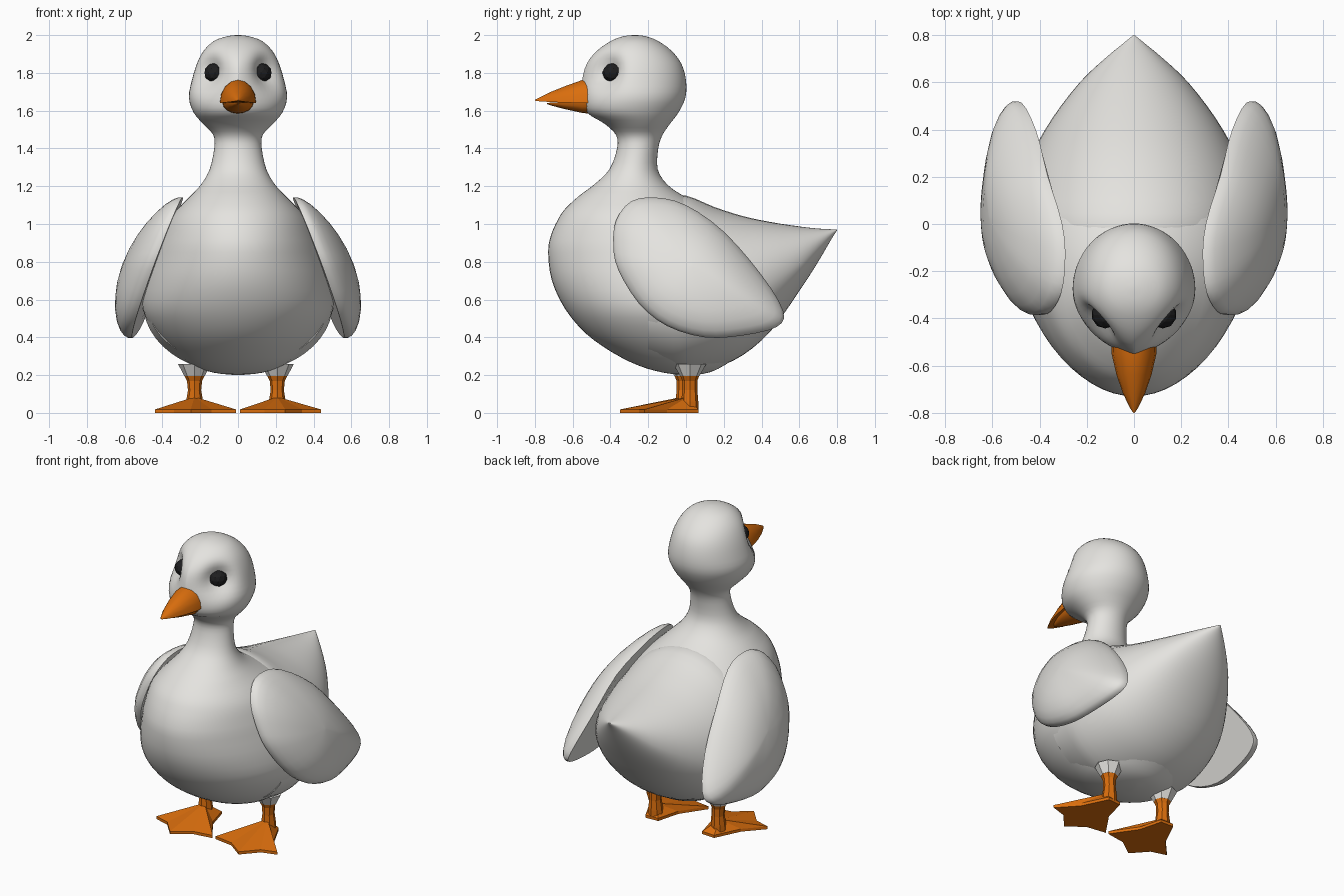
import bpy, bmesh, math
from mathutils import Vector

if "Cube" in bpy.data.objects:
    bpy.data.objects.remove(bpy.data.objects["Cube"])


def material(name, rgb):
    m = bpy.data.materials.new(name)
    m.diffuse_color = (*rgb, 1)
    m.use_nodes = True
    m.node_tree.nodes["Principled BSDF"].inputs["Base Color"].default_value = m.diffuse_color
    return m


WHITE = material("feather white", (0.78, 0.77, 0.74))
ORANGE = material("bill orange", (0.70, 0.155, 0.004))
BLACK = material("eye black", (0.013, 0.013, 0.014))


def make(name, verts, faces, mat, angle=None):
    me = bpy.data.meshes.new(name)
    me.from_pydata([tuple(v) for v in verts], [], faces)
    me.materials.append(mat)
    bm = bmesh.new()
    bm.from_mesh(me)
    bmesh.ops.recalc_face_normals(bm, faces=bm.faces)
    bm.to_mesh(me)
    bm.free()
    ob = bpy.data.objects.new(name, me)
    bpy.context.collection.objects.link(ob)
    if angle:
        bpy.ops.object.select_all(action='DESELECT')
        bpy.context.view_layer.objects.active = ob
        ob.select_set(True)
        bpy.ops.object.shade_smooth_by_angle(angle=math.radians(angle))
    return ob


def loft(name, rings, mat, angle=None):
    """Skin a list of equal closed rings and cap both ends."""
    n = len(rings[0])
    verts = [p for r in rings for p in r]
    faces = [(i * n + j, i * n + (j + 1) % n, (i + 1) * n + (j + 1) % n, (i + 1) * n + j)
             for i in range(len(rings) - 1) for j in range(n)]
    faces += [tuple(range(n)), tuple(range(len(verts) - n, len(verts)))]
    return make(name, verts, faces, mat, angle)


def spline(pts, steps, closed=False):
    """Catmull-Rom curve through points of any dimension."""
    n, out = len(pts), []
    for i in range(n if closed else n - 1):
        q = [pts[k % n] if closed else pts[min(max(k, 0), n - 1)] for k in range(i - 1, i + 3)]
        for s in range(steps):
            t = s / steps
            out.append([b + 0.5 * t * (c - a + t * (2 * a - 5 * b + 4 * c - d
                        + t * (3 * (b - c) + d - a))) for a, b, c, d in zip(*q)])
    return out if closed else out + [list(pts[-1])]


def bump(x, centre, width):
    return math.exp(-((x - centre) / width) ** 2)


# breast, neck and head: height, front y, back y, half width
ROWS = [(.20, -.01, .03, .01), (.213, -.12, .12, .13), (.25, -.25, .20, .235), (.32, -.39, .30, .335),
        (.42, -.53, .39, .435), (.55, -.64, .46, .505), (.70, -.71, .46, .495), (.85, -.73, .41, .455),
        (.94, -.715, .34, .415), (1.02, -.68, .23, .37), (1.08, -.64, .12, .32), (1.15, -.565, -.015, .25),
        (1.21, -.485, -.10, .195), (1.29, -.405, -.15, .15), (1.40, -.365, -.147, .126),
        (1.47, -.37, -.125, .13), (1.53, -.43, -.085, .185), (1.59, -.525, -.04, .235),
        (1.67, -.55, -.003, .26), (1.76, -.55, 0, .245), (1.85, -.525, -.025, .218),
        (1.92, -.468, -.08, .18), (1.97, -.395, -.15, .125), (1.993, -.335, -.21, .06), (2.0, -.28, -.26, .01)]
SEG = 64
EYE = Vector((.122, -.385, 1.80))
OUT = Vector((.62, -.78, 0))
rings = []
for z, yf, yb, w in spline(ROWS, 3):
    yc = (yf + yb) / 2
    if .25 < z < 1.15:
        t = min(max((z - .8) / .35, 0), 1)
        yc = -.05 - .23 * t * t * (3 - 2 * t)
    qf = 1 + .6 * bump(z, 1.78, .12)
    ring = []
    for k in range(SEG):
        a = 2 * math.pi * k / SEG
        s, c = math.sin(a), math.cos(a)
        half = abs(c) ** (1 if s > 0 else qf)
        p = Vector((math.copysign(w * half, c), yc + s * (yb - yc if s > 0 else yc - yf), z))
        # hollow the eye sockets
        side = 1 if p.x >= 0 else -1
        q = Vector((abs(p.x), p.y, p.z))
        d = (q - EYE - OUT * .05).length
        q -= OUT * .068 * bump(d, 0, .085)
        ring.append(Vector((max(q.x, 0) * side, q.y, q.z)))
    rings.append(ring)
loft("breast_neck_and_head", rings, WHITE, 50)

# back and tail: y, bottom, top, half width, height of the widest point
TAIL = [(-.2, .25, 1.08, .48, .58), (-.1, .22, 1.13, .495, .58), (0, .207, 1.15, .502, .58),
        (.15, .237, 1.09, .48, .60), (.3, .305, 1.042, .43, .63), (.45, .435, 1.01, .345, .70),
        (.6, .645, .987, .23, .79), (.7, .80, .976, .125, .88), (.77, .92, .972, .04, .945),
        (.8, .967, .971, .003, .969)]
rings = []
for y, bot, top, w, zm in spline(TAIL, 3):
    ring = []
    for k in range(48):
        a = 2 * math.pi * k / 48
        s = math.sin(a)
        ring.append((w * math.cos(a), y, zm + s * (top - zm if s > 0 else zm - bot)))
    rings.append(ring)
loft("back_and_tail", rings, WHITE, 50)


# wings: a tilted inner face with a domed outer face
OUTLINE = [(-.37, 1.02), (-.29, 1.12), (-.16, 1.14), (0, 1.10), (.2, .96), (.4, .73), (.515, .54),
           (.48, .455), (.3, .41), (.1, .40), (-.1, .46), (-.25, .58), (-.36, .76), (-.385, .89)]


def wing(name, side):
    pts = spline(OUTLINE, 3, True)
    cy, cz = .03, .78
    layers = []
    for r, lift in [(1, -.008)] + [(r, .015 + .168 * (1 - r * r) ** .68)
                                   for r in (1, .97, .9, .78, .62, .45, .25, .02)]:
        layer = []
        for y, z in pts:
            y, z = cy + (y - cy) * r, cz + (z - cz) * r
            curl = .03 * bump(y, .22, .2) * min(max((z - .6) / .35, 0), 1)
            layer.append((side * (.732 - .07 * y - .39 * z + lift + curl), y, z))
        layers.append(layer)
    loft(name, layers, WHITE, 45)


def eye(name, side):
    bm = bmesh.new()
    bmesh.ops.create_icosphere(bm, subdivisions=2, radius=.058)
    verts = [(side * (EYE.x + v.co.x), EYE.y + v.co.y, EYE.z + v.co.z * .9) for v in bm.verts]
    faces = [[v.index for v in f.verts] for f in bm.faces]
    bm.free()
    make(name, verts, faces, BLACK)


# webbed foot outline: heel, three toes and the webs between them
FOOT = [(.16, .06), (.25, .065), (.33, -.10), (.44, -.22), (.34, -.25), (.25, -.35),
        (.14, -.27), (.01, -.25), (.12, -.09)]


def leg(side, label, cx, cy):
    n = len(FOOT)
    verts = [(side * x, y, z) for z in (0, .018) for x, y in FOOT] + [(side * cx, cy - .01, .085)]
    faces = [tuple(range(n))]
    for i in range(n):
        j = (i + 1) % n
        faces += [(i, j, n + j, n + i), (n + i, n + j, 2 * n)]
    make(label + "_foot", verts, faces, ORANGE)

    def rings_of(spec):
        return [[(side * (cx + rx * math.cos(k * math.pi / 4)), cy + ry * math.sin(k * math.pi / 4), z)
                 for k in range(8)] for z, rx, ry in spec]
    loft(label + "_shank", rings_of([(.01, .05, .045), (.06, .045, .045), (.12, .035, .04),
                                     (.17, .04, .04), (.195, .053, .05)]), ORANGE)
    loft(label + "_feather_cuff", rings_of([(.195, .054, .051), (.26, .088, .088)]), WHITE)


for side, label, cx, cy in ((1, "right", .208, .02), (-1, "left", .23, -.01)):
    wing(label + "_wing", side)
    eye(label + "_eye", side)
    leg(side, label, cx, cy)


# bill: each half is an arch lofted to a tip (y, half width, edge z, crown z)
def bill(name, spec):
    rings = [[(w * math.cos(k * math.pi / 8), y, e + (c - e) * math.sin(k * math.pi / 8))
              for k in range(9)] for y, w, e, c in spec]
    loft(name, rings, ORANGE, 30)


bill("upper_bill", [(-.49, .097, 1.643, 1.765), (-.55, .095, 1.640, 1.762), (-.64, .074, 1.643, 1.73),
                    (-.72, .046, 1.646, 1.698), (-.78, .017, 1.650, 1.668), (-.80, .003, 1.653, 1.658)])
bill("lower_bill", [(-.49, .085, 1.645, 1.582), (-.55, .080, 1.642, 1.588), (-.64, .055, 1.643, 1.608),
                    (-.71, .025, 1.643, 1.626), (-.735, .004, 1.641, 1.635)])
